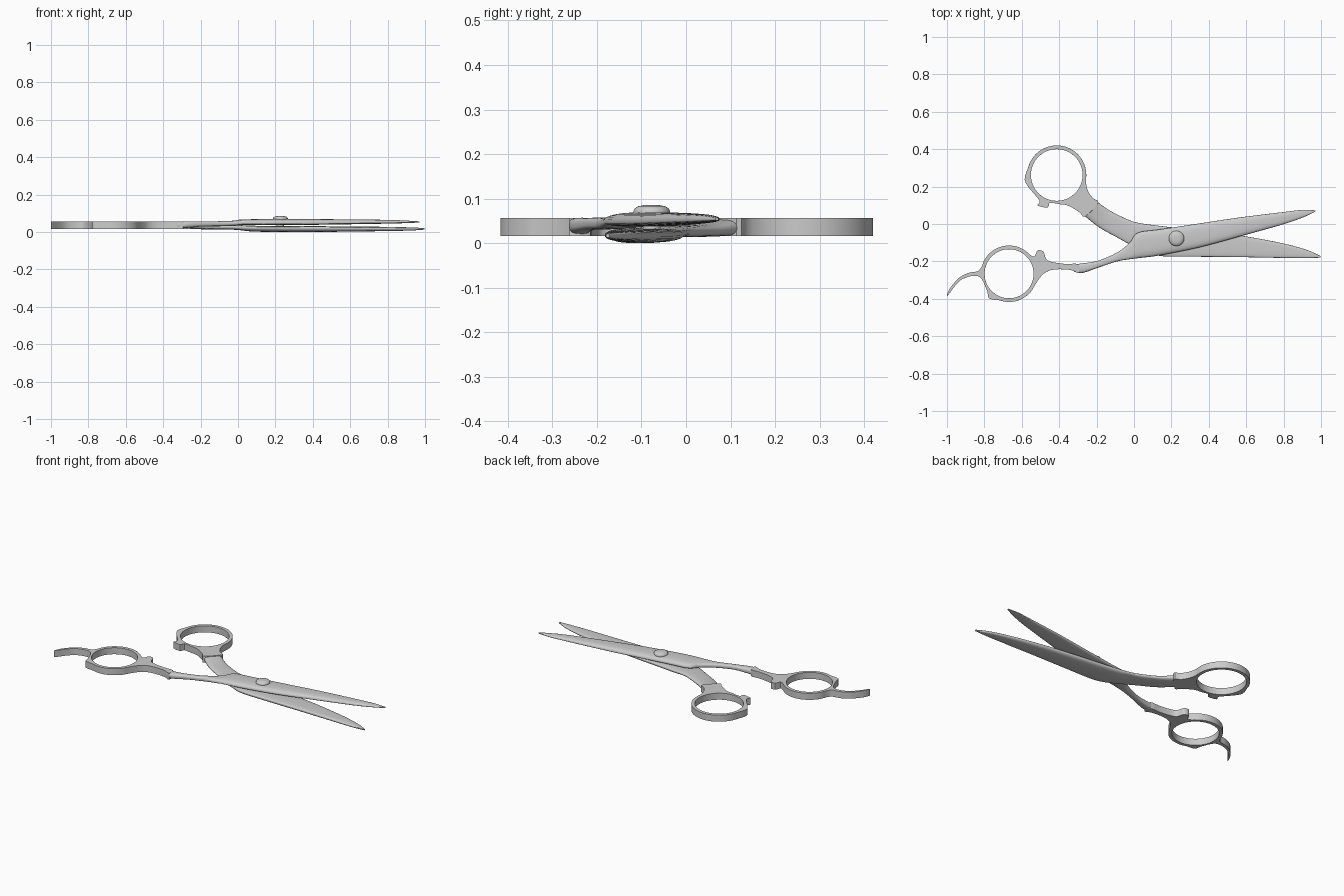
import bpy, bmesh, math
from mathutils import Vector

if "Cube" in bpy.data.objects:
    bpy.data.objects.remove(bpy.data.objects["Cube"])


def smooth_path(pts, n, closed):
    """Catmull-Rom resampling of any-dimension tuples."""
    out, m = [], len(pts)
    get = (lambda i: pts[i % m]) if closed else (lambda i: pts[max(0, min(m - 1, i))])
    for i in range(m if closed else m - 1):
        p = [get(i + k) for k in (-1, 0, 1, 2)]
        for s in range(n):
            t = s / n
            out.append(tuple(
                0.5 * (2 * b + (c - a) * t + (2 * a - 5 * b + 4 * c - d) * t * t
                       + (3 * b - a - 3 * c + d) * t ** 3)
                for a, b, c, d in zip(*p)))
    if not closed:
        out.append(tuple(pts[-1]))
    return out


def finish(name, bm, angle):
    bmesh.ops.recalc_face_normals(bm, faces=bm.faces)
    me = bpy.data.meshes.new(name)
    bm.to_mesh(me)
    bm.free()
    ob = bpy.data.objects.new(name, me)
    bpy.context.collection.objects.link(ob)
    bpy.ops.object.select_all(action='DESELECT')
    ob.select_set(True)
    bpy.context.view_layer.objects.active = ob
    bpy.ops.object.shade_smooth_by_angle(angle=math.radians(angle))
    return ob


def arm(name, stations, power=2.8, sides=28):
    """Loft: each station is lower edge xy, upper edge xy, bottom/mid/top z."""
    bm, rings = bmesh.new(), []
    for ax, ay, bx, by, z0, zm, z1 in smooth_path(stations, 6, False):
        a, b, ring = Vector((ax, ay, 0)), Vector((bx, by, 0)), []
        for k in range(sides):
            w = 2 * math.pi * k / sides
            c, s = math.cos(w), math.sin(w)
            u = math.copysign(abs(c) ** (2 / power), c)
            v = abs(s) ** (2 / power)
            p = a.lerp(b, 0.5 + 0.5 * u)
            p.z = zm + v * ((z1 - zm) if s > 0 else (z0 - zm))
            ring.append(bm.verts.new(p))
        rings.append(ring)
    for r, q in zip(rings, rings[1:]):
        for k in range(sides):
            j = (k + 1) % sides
            bm.faces.new((r[k], r[j], q[j], q[k]))
    bm.faces.new(rings[0])
    bm.faces.new(rings[-1])
    return finish(name, bm, 50)


def arc(c, r, a0, a1, n):
    return [(c[0] + r * math.cos(math.radians(a0 + (a1 - a0) * i / n)),
             c[1] + r * math.sin(math.radians(a0 + (a1 - a0) * i / n))) for i in range(n + 1)]


def handle(name, outline, centre, hole_r, z0, z1):
    """Flat plate with a finger hole, extruded and softly bevelled."""
    cu = bpy.data.curves.new(name + "_outline", 'CURVE')
    cu.dimensions, cu.fill_mode, cu.extrude = '2D', 'BOTH', (z1 - z0) / 2
    for pts in (smooth_path(outline, 3, True), arc(centre, hole_r, 0, 354.375, 63)):
        sp = cu.splines.new('POLY')
        sp.points.add(len(pts) - 1)
        for p, q in zip(sp.points, pts):
            p.co = (q[0], q[1], 0, 1)
        sp.use_cyclic_u = True
    tmp = bpy.data.objects.new(name + "_outline", cu)
    bpy.context.collection.objects.link(tmp)
    dg = bpy.context.evaluated_depsgraph_get()
    me = bpy.data.meshes.new_from_object(tmp.evaluated_get(dg))
    bm = bmesh.new()
    bm.from_mesh(me)
    bpy.data.objects.remove(tmp)
    bpy.data.meshes.remove(me)
    bmesh.ops.remove_doubles(bm, verts=bm.verts, dist=1e-5)
    bmesh.ops.translate(bm, verts=bm.verts, vec=(0, 0, (z0 + z1) / 2))
    ob = finish(name, bm, 40)
    bev = ob.modifiers.new("soft_edges", 'BEVEL')
    bev.width, bev.segments, bev.limit_method = 0.005, 2, 'ANGLE'
    bev.angle_limit = math.radians(60)
    return ob


# Upper blade with its shank, sweeping down to the lower finger ring
arm("upper_blade", [
    (-0.34, -0.242, -0.34, -0.216, .018, .036, .056),
    (-0.285, -0.263, -0.27, -0.21, .022, .040, .057),
    (-0.185, -0.231, -0.185, -0.194, .030, .044, .057),
    (-0.09, -0.20, -0.09, -0.152, .031, .045, .058),
    (-0.02, -0.188, -0.025, -0.102, .033, .046, .061),
    (0.02, -0.183, 0.02, -0.047, .037, .046, .067),
    (0.136, -0.168, 0.136, -0.029, .037, .046, .069),
    (0.35, -0.125, 0.35, 0.003, .038, .047, .069),
    (0.565, -0.067, 0.565, 0.035, .041, .049, .068),
    (0.80, -0.001, 0.80, 0.064, .045, .051, .065),
    (0.91, 0.038, 0.90, 0.075, .048, .053, .061),
    (0.97, 0.066, 0.97, 0.073, .051, .054, .057)])

# Lower blade with its shank, sweeping up to the thumb ring
arm("lower_blade", [
    (-0.27, 0.048, -0.20, 0.122, .016, .036, .055),
    (-0.185, -0.019, -0.13, 0.072, .014, .028, .043),
    (-0.09, -0.072, -0.024, 0.020, .013, .027, .039),
    (-0.02, -0.110, 0.03, 0.005, .011, .026, .037),
    (0.06, -0.145, 0.09, -0.004, .003, .025, .034),
    (0.15, -0.172, 0.205, -0.018, .001, .024, .033),
    (0.35, -0.175, 0.37, -0.036, .000, .023, .032),
    (0.565, -0.177, 0.565, -0.061, .002, .022, .030),
    (0.78, -0.181, 0.78, -0.100, .005, .020, .028),
    (0.92, -0.182, 0.92, -0.137, .008, .018, .025),
    (0.998, -0.180, 0.998, -0.172, .013, .017, .021)])

# Finger ring with rest hook and stop nub
fc = (-0.668, -0.266)
handle("finger_ring", [
    (-0.30, -0.215), (-0.36, -0.214), (-0.425, -0.206), (-0.468, -0.19),
    (-0.484, -0.147), (-0.516, -0.142), (-0.532, -0.174), (-0.55, -0.168)]
    + arc(fc, 0.151, 47, 165, 12) + [
    (-0.835, -0.252), (-0.88, -0.260), (-0.933, -0.286), (-0.985, -0.345),
    (-1.0, -0.388), (-0.96, -0.335), (-0.917, -0.294), (-0.853, -0.277),
    (-0.815, -0.293), (-0.785, -0.36), (-0.775, -0.398)]
    + arc(fc, 0.151, 250, 335, 9) + [
    (-0.505, -0.29), (-0.475, -0.260), (-0.425, -0.243), (-0.34, -0.245),
    (-0.295, -0.262)], fc, 0.131, .016, .057)

# Thumb ring with flat corner and stop nub
tc = (-0.413, 0.262)
handle("thumb_ring", [
    (-0.19, 0.113), (-0.22, 0.138), (-0.245, 0.175), (-0.257, 0.22)]
    + arc(tc, 0.158, -3, 165, 16) + [
    (-0.585, 0.238), (-0.555, 0.185), (-0.505, 0.125), (-0.516, 0.099),
    (-0.462, 0.088), (-0.45, 0.113), (-0.40, 0.106), (-0.35, 0.098),
    (-0.29, 0.061), (-0.262, 0.04)], tc, 0.138, .016, .057)

# Pivot screw with domed head
bm = bmesh.new()
prof = [(0.0, .012), (0.02, .012), (0.02, .064), (0.040, .064), (0.041, .072),
        (0.038, .078), (0.030, .083), (0.016, .0855), (0.0, .086)]
vs = [bm.verts.new((r, 0, z)) for r, z in prof]
es = [bm.edges.new(e) for e in zip(vs, vs[1:])]
bmesh.ops.spin(bm, geom=vs + es, axis=(0, 0, 1), cent=(0, 0, 0), angle=2 * math.pi, steps=40)
bmesh.ops.remove_doubles(bm, verts=bm.verts, dist=1e-5)
finish("pivot_screw", bm, 40).location = (0.227, -0.077, 0)
